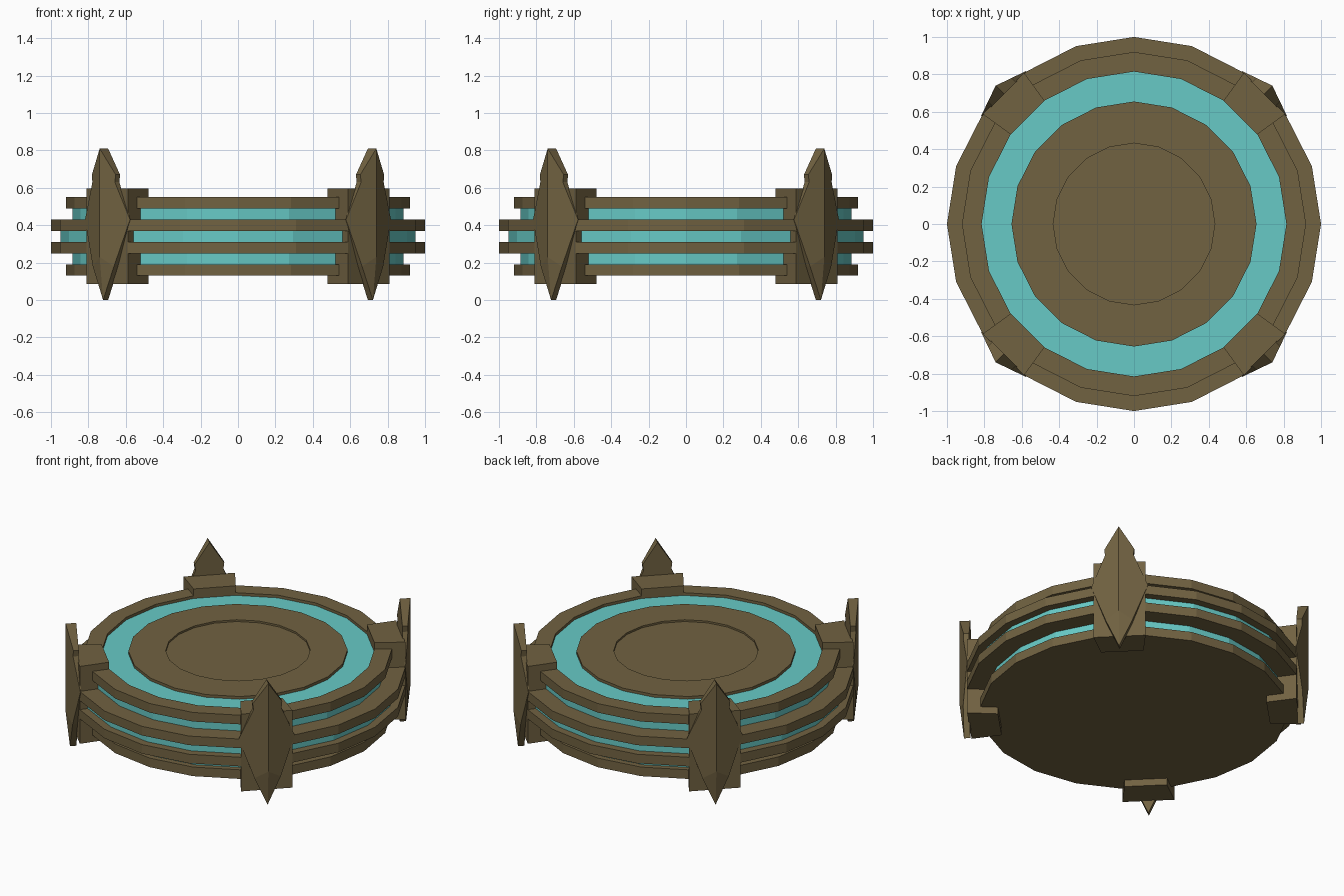
import bpy, bmesh
from math import cos, sin, pi, radians

if "Cube" in bpy.data.objects:
    bpy.data.objects.remove(bpy.data.objects["Cube"])

SIDES = 20


def material(name, rgb):
    m = bpy.data.materials.new(name)
    m.diffuse_color = (*rgb, 1)
    m.use_nodes = True
    m.node_tree.nodes["Principled BSDF"].inputs["Base Color"].default_value = m.diffuse_color
    return m


BRONZE = material("bronze", (0.165, 0.122, 0.053))
CYAN = material("cyan_glow", (0.136, 0.59, 0.565))


def make_object(name, verts, faces, mat):
    bm = bmesh.new()
    vs = [bm.verts.new(v) for v in verts]
    for f in faces:
        bm.faces.new([vs[i] for i in f])
    bmesh.ops.remove_doubles(bm, verts=bm.verts, dist=1e-5)
    bmesh.ops.recalc_face_normals(bm, faces=bm.faces)
    me = bpy.data.meshes.new(name)
    bm.to_mesh(me)
    bm.free()
    me.materials.append(mat)
    ob = bpy.data.objects.new(name, me)
    bpy.context.collection.objects.link(ob)
    return ob


def lathe(name, profile, mat, closed=False):
    """Revolve (r, z) points; an open profile starts and ends on the axis."""
    n = len(profile)
    verts = [(r * cos(2 * pi * s / SIDES), r * sin(2 * pi * s / SIDES), z)
             for s in range(SIDES) for r, z in profile]
    faces = []
    for s in range(SIDES):
        a, b = s * n, (s + 1) % SIDES * n
        for i in range(n if closed else n - 1):
            j = (i + 1) % n
            faces.append((a + i, b + i, b + j, a + j))
    # faces touching the axis collapse to triangles on merge
    return make_object(name, verts, faces, mat)


def disc(name, r, z0, z1, mat):
    return lathe(name, [(0, z0), (r, z0), (r, z1), (0, z1)], mat)


# stacked bronze plates
disc("bottom_plate", 0.92, 0.13, 0.19, BRONZE)
disc("lower_middle_plate", 1.0, 0.25, 0.31, BRONZE)
disc("upper_middle_plate", 1.0, 0.37, 0.43, BRONZE)
lathe("top_rim", [(0.815, 0.49), (0.92, 0.49), (0.92, 0.55), (0.815, 0.55)],
      BRONZE, closed=True)

# glowing layers between the plates, the top one showing as a ring
disc("lower_glow_band", 0.885, 0.19, 0.25, CYAN)
disc("middle_glow_band", 0.95, 0.31, 0.37, CYAN)
lathe("upper_glow_band", [(0, 0.43), (0.885, 0.43), (0.885, 0.49),
                          (0.815, 0.49), (0.815, 0.532), (0, 0.532)], CYAN)

# central pad with a shallow recess
lathe("center_pad", [(0, 0.50), (0.655, 0.50), (0.655, 0.55), (0.432, 0.55),
                     (0.432, 0.538), (0, 0.538)], BRONZE)

# spike outline (half width, height) from tip to foot
OUTLINE = [(0, 0.81), (0.09, 0.67), (0.085, 0.63), (0.17, 0.43),
           (0.08, 0.18), (0, 0)]
BACK, RIDGE = 0.982, 1.046


def spike(name, angle):
    loop = OUTLINE + [(-t, z) for t, z in OUTLINE[4:0:-1]]
    n = len(loop)
    front = [(RIDGE - 0.35 * abs(t), t, z) for t, z in loop]
    front[5] = (1.02, 0, 0)
    pts = front + [(BACK, t, z) for t, z in loop] + [(RIDGE, 0, 0.23)]
    apex = 2 * n
    faces = [(0, 1, 2, 3, 4, apex), (0, apex, 6, 7, 8, 9),
             (apex, 4, 5), (apex, 5, 6), tuple(range(n, 2 * n))]
    faces += [(i, (i + 1) % n, n + (i + 1) % n, n + i) for i in range(n)]
    ob = make_object(name, pts, faces, BRONZE)
    ob.rotation_euler.z = angle


def bracket(name, angle):
    h = radians(9)
    plan = [(r * cos(a), r * sin(a))
            for r, a in ((0.815, -h), (1.0, -h), (1.0, h), (0.815, h))]
    verts = [(x, y, z) for z in (0.085, 0.595) for x, y in plan]
    faces = [(0, 1, 2, 3), (4, 5, 6, 7)]
    faces += [(i, (i + 1) % 4, 4 + (i + 1) % 4, 4 + i) for i in range(4)]
    ob = make_object(name, verts, faces, BRONZE)
    ob.rotation_euler.z = angle


# four clamping brackets, each with a faceted spike on the outside
for k, side in enumerate(("back_right", "back_left", "front_left", "front_right")):
    turn = pi / 4 + k * pi / 2
    bracket(side + "_bracket", turn)
    spike(side + "_spike", turn)
